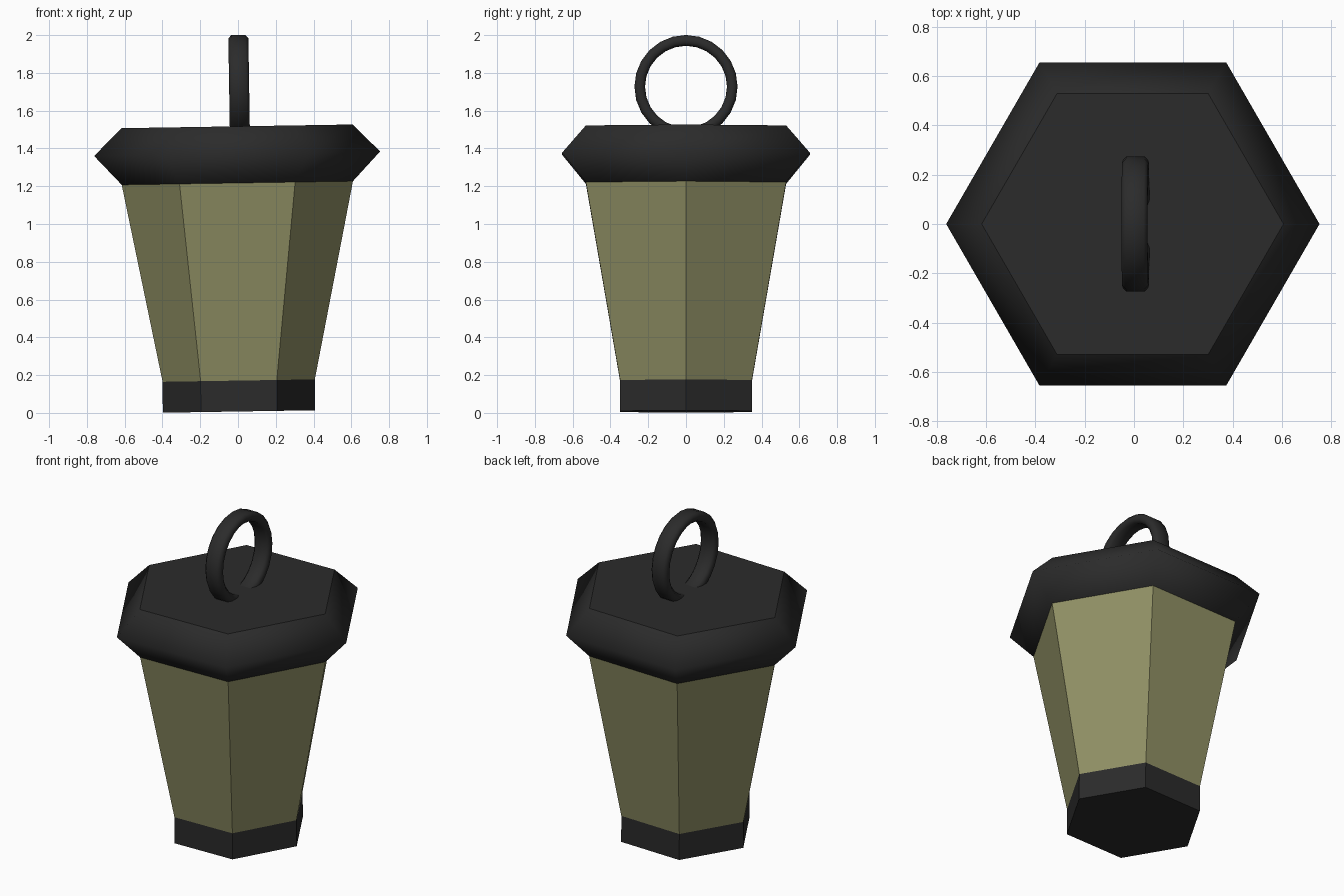
import bpy, bmesh
from math import cos, sin, tau
from mathutils import Matrix

if "Cube" in bpy.data.objects:
    bpy.data.objects.remove(bpy.data.objects["Cube"])


def material(name, rgb):
    m = bpy.data.materials.new(name)
    m.diffuse_color = (*rgb, 1)
    m.use_nodes = True
    m.node_tree.nodes["Principled BSDF"].inputs["Base Color"].default_value = m.diffuse_color
    return m


DARK = material("dark_metal", (0.024, 0.024, 0.024))
GLASS = material("olive_glass", (0.28, 0.28, 0.13))

# The whole lantern leans very slightly to the left
LEAN = Matrix(((1, 0, -0.007, 0.005),
               (0, 1, 0, 0),
               (0.016, 0, 1, 0),
               (0, 0, 0, 1)))


def finish(name, bm, mat, matrix):
    bm.transform(matrix)
    bmesh.ops.recalc_face_normals(bm, faces=bm.faces)
    mesh = bpy.data.meshes.new(name)
    bm.to_mesh(mesh)
    bm.free()
    mesh.materials.append(mat)
    ob = bpy.data.objects.new(name, mesh)
    bpy.context.collection.objects.link(ob)
    return ob


def skin(bm, rows, closed, smooth):
    """Bridge equal-length rows of vertices with quads."""
    count = len(rows) if closed else len(rows) - 1
    for k in range(count):
        a, b = rows[k], rows[(k + 1) % len(rows)]
        n = len(a)
        for i in range(n):
            j = (i + 1) % n
            bm.faces.new((a[i], a[j], b[j], b[i])).smooth = smooth


def hex_part(name, profile, mat, smooth=False):
    """Six-sided closed solid from (radius, height) points."""
    bm = bmesh.new()
    rows = [[bm.verts.new((r * cos(tau * i / 6), r * sin(tau * i / 6), z))
             for i in range(6)] for r, z in profile]
    skin(bm, rows, False, smooth)
    bm.faces.new(rows[0])
    bm.faces.new(rows[-1])
    return finish(name, bm, mat, LEAN)


# Foot, tapered glass and bevelled cap
hex_part("base", [(0.403, 0.0075), (0.403, 0.171)], DARK)
hex_part("glass_body", [(0.403, 0.171), (0.612, 1.217)], GLASS)
hex_part("cap", [(0.612, 1.217), (0.757, 1.372), (0.612, 1.517)], DARK, True)

# Hanging ring: bevelled flat band swept around the x axis
section = [(0.053, 0.012), (0.038, 0.028), (-0.038, 0.028), (-0.053, 0.012),
           (-0.053, -0.012), (-0.038, -0.028), (0.038, -0.028), (0.053, -0.012)]
R, SEG = 0.245, 24
bm = bmesh.new()
rows = []
for k in range(SEG):
    a = tau * k / SEG
    rows.append([bm.verts.new((x, (R + d) * cos(a), (R + d) * sin(a)))
                 for x, d in section])
skin(bm, rows, True, True)
finish("hanging_ring", bm, DARK,
       Matrix.Translation((0.006, 0, 1.727)) @ Matrix.Rotation(-0.016, 4, 'Y'))
